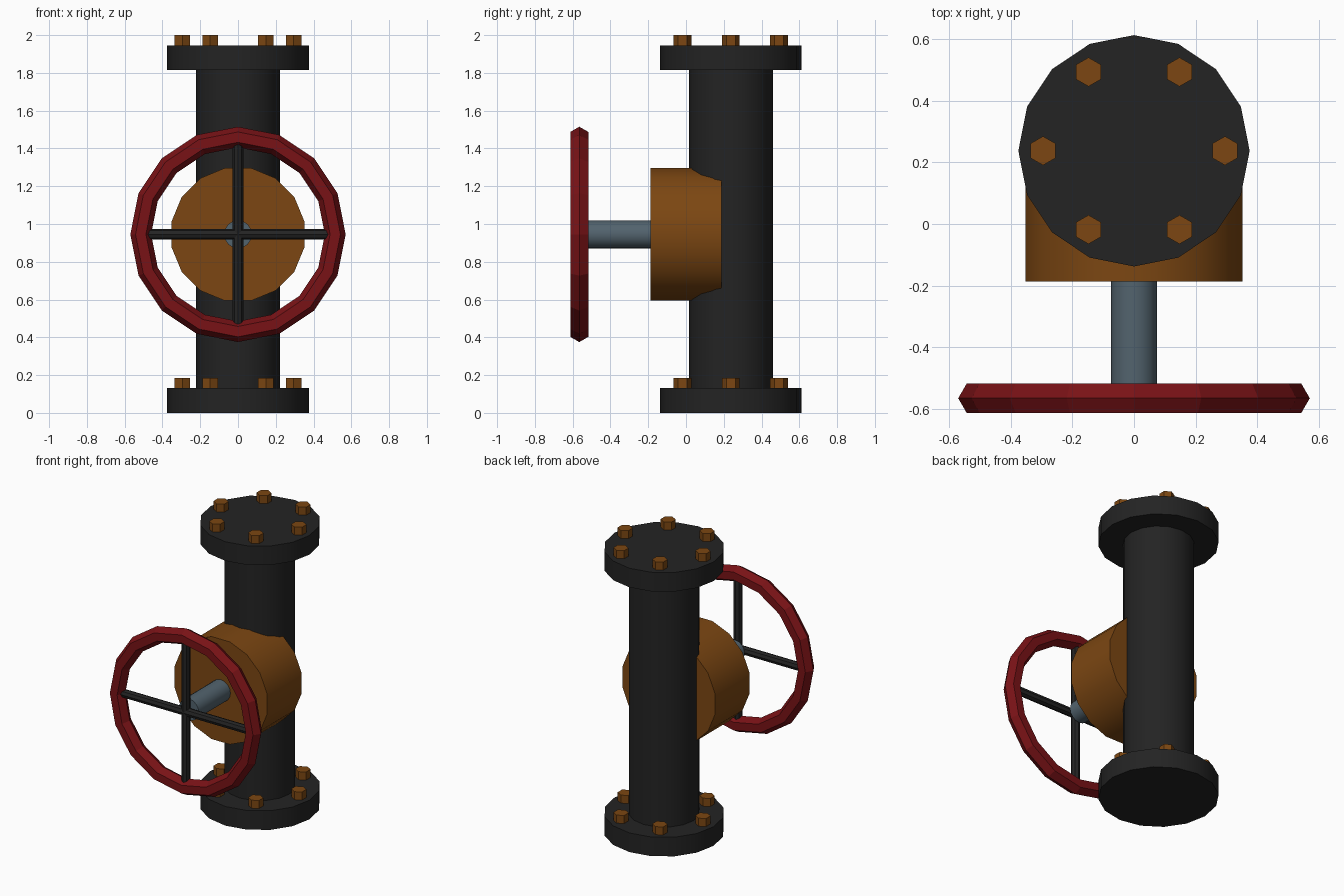
import bpy, math
from mathutils import Vector

if "Cube" in bpy.data.objects:
    bpy.data.objects.remove(bpy.data.objects["Cube"])


def material(name, rgb):
    m = bpy.data.materials.new(name)
    m.diffuse_color = (*rgb, 1)
    m.use_nodes = True
    m.node_tree.nodes["Principled BSDF"].inputs["Base Color"].default_value = m.diffuse_color
    return m


BLACK = material("black iron", (0.017, 0.017, 0.017))
BROWN = material("rusty brown", (0.2, 0.062, 0.006))
RED = material("dark red", (0.19, 0.006, 0.008))
STEEL = material("slate steel", (0.085, 0.125, 0.155))

PIPE_Y, AXIS_Z, WHEEL_Y = 0.2375, 0.945, -0.565


def finish(name, mat, smooth):
    ob = bpy.context.object
    ob.name = name
    ob.data.materials.append(mat)
    if smooth:
        bpy.ops.object.shade_smooth_by_angle(angle=math.radians(40))
    return ob


def rod(name, a, b, radius, sides, mat, turn=0.0, smooth=True):
    """Cylinder running from point a to point b."""
    a, b = Vector(a), Vector(b)
    d = b - a
    q = Vector((0, 0, 1)).rotation_difference(d.normalized())
    bpy.ops.mesh.primitive_cylinder_add(vertices=sides, radius=radius, depth=d.length)
    ob = finish(name, mat, smooth)
    ob.rotation_mode = 'QUATERNION'
    ob.rotation_quaternion = q @ Vector((0, 0, 1)).rotation_difference(Vector((0, 0, 1)))
    if turn:
        for v in ob.data.vertices:
            x, y = v.co.x, v.co.y
            v.co.x = x * math.cos(turn) - y * math.sin(turn)
            v.co.y = x * math.sin(turn) + y * math.cos(turn)
    ob.location = (a + b) / 2
    return ob


# Vertical pipe
rod("pipe", (0, PIPE_Y, 0.05), (0, PIPE_Y, 1.9), 0.222, 16, BLACK)

# Flanges, each with a ring of six hexagonal bolts
for label, z0, z1 in (("bottom", 0.0, 0.131), ("top", 1.814, 1.945)):
    rod(label + "_flange", (0, PIPE_Y, z0), (0, PIPE_Y, z1), 0.375, 16, BLACK)
    for i in range(6):
        t = math.radians(60 * i)
        x, y = 0.295 * math.cos(t), PIPE_Y + 0.295 * math.sin(t)
        rod(f"{label}_bolt_{i + 1}", (x, y, z1 - 0.03), (x, y, z1 + 0.055),
            0.047, 6, BROWN, smooth=False)

# Bonnet housing and stem, pointing forward
rod("bonnet", (0, 0.187, AXIS_Z), (0, -0.187, AXIS_Z), 0.358, 16, BROWN,
    turn=math.pi / 16)
rod("stem", (0, -0.15, AXIS_Z), (0, -0.53, AXIS_Z), 0.074, 16, STEEL)

# Hand wheel rim with a hexagonal section, and crossed spokes
bpy.ops.mesh.primitive_torus_add(major_segments=16, minor_segments=6,
                                 major_radius=0.515, minor_radius=0.055,
                                 location=(0, WHEEL_Y, AXIS_Z),
                                 rotation=(math.pi / 2, 0, 0))
rim = finish("wheel_rim", RED, False)
for p in rim.data.polygons:
    p.use_smooth = False
S = 0.5
rod("spoke_horizontal", (-S, WHEEL_Y, AXIS_Z), (S, WHEEL_Y, AXIS_Z), 0.028, 8, BLACK, smooth=False)
rod("spoke_vertical", (0, WHEEL_Y, AXIS_Z - S), (0, WHEEL_Y, AXIS_Z + S), 0.028, 8, BLACK, smooth=False)
